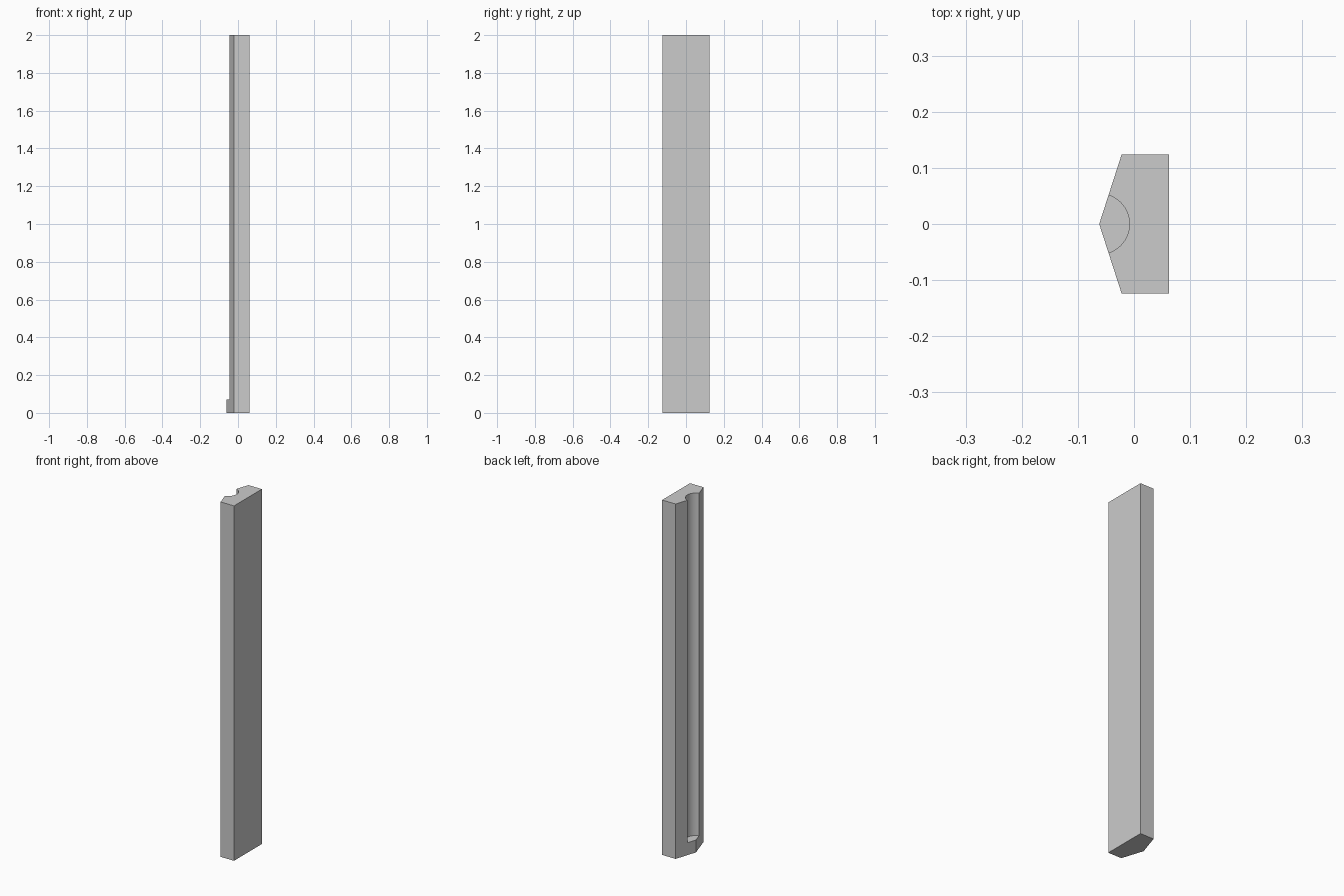
import bpy, bmesh, math

default = bpy.data.objects.get("Cube")
if default:
    bpy.data.objects.remove(default, do_unlink=True)

HEIGHT, LEDGE = 2.0, 0.07
APEX, SHOULDER, BACK, HALF = -0.062, -0.022, 0.062, 0.124
RADIUS = 0.054

grey = bpy.data.materials.new("plain grey")
grey.use_nodes = True
colour = (0.6, 0.6, 0.6, 1)
grey.diffuse_color = colour
grey.node_tree.nodes["Principled BSDF"].inputs["Base Color"].default_value = colour

# Five-sided post, extruded from its footprint
profile = [(APEX, 0), (SHOULDER, -HALF), (BACK, -HALF), (BACK, HALF), (SHOULDER, HALF)]
bm = bmesh.new()
base = bm.faces.new([bm.verts.new((x, y, 0)) for x, y in profile])
top = bmesh.ops.extrude_face_region(bm, geom=[base])["geom"]
bmesh.ops.translate(bm, vec=(0, 0, HEIGHT),
                    verts=[v for v in top if isinstance(v, bmesh.types.BMVert)])
bmesh.ops.recalc_face_normals(bm, faces=bm.faces)
mesh = bpy.data.meshes.new("grooved_post")
bm.to_mesh(mesh)
bm.free()
mesh.materials.append(grey)
post = bpy.data.objects.new("grooved_post", mesh)
bpy.context.collection.objects.link(post)

# Round groove along the ridge, stopping at a small ledge near the foot
depth = HEIGHT
bpy.ops.mesh.primitive_cylinder_add(vertices=64, radius=RADIUS, depth=depth,
                                    location=(APEX, 0, LEDGE + depth / 2))
cutter = bpy.context.object
cutter.name = "groove_cutter"
cutter.hide_render = True
cutter.data.materials.append(grey)

groove = post.modifiers.new("groove", 'BOOLEAN')
groove.operation = 'DIFFERENCE'
groove.solver = 'EXACT'
groove.object = cutter

bpy.ops.object.select_all(action='DESELECT')
post.select_set(True)
bpy.context.view_layer.objects.active = post
bpy.ops.object.modifier_apply(modifier=groove.name)
bpy.data.objects.remove(cutter, do_unlink=True)

# Smooth groove, crisp edges elsewhere
bpy.ops.object.shade_smooth_by_angle(angle=math.radians(30))
